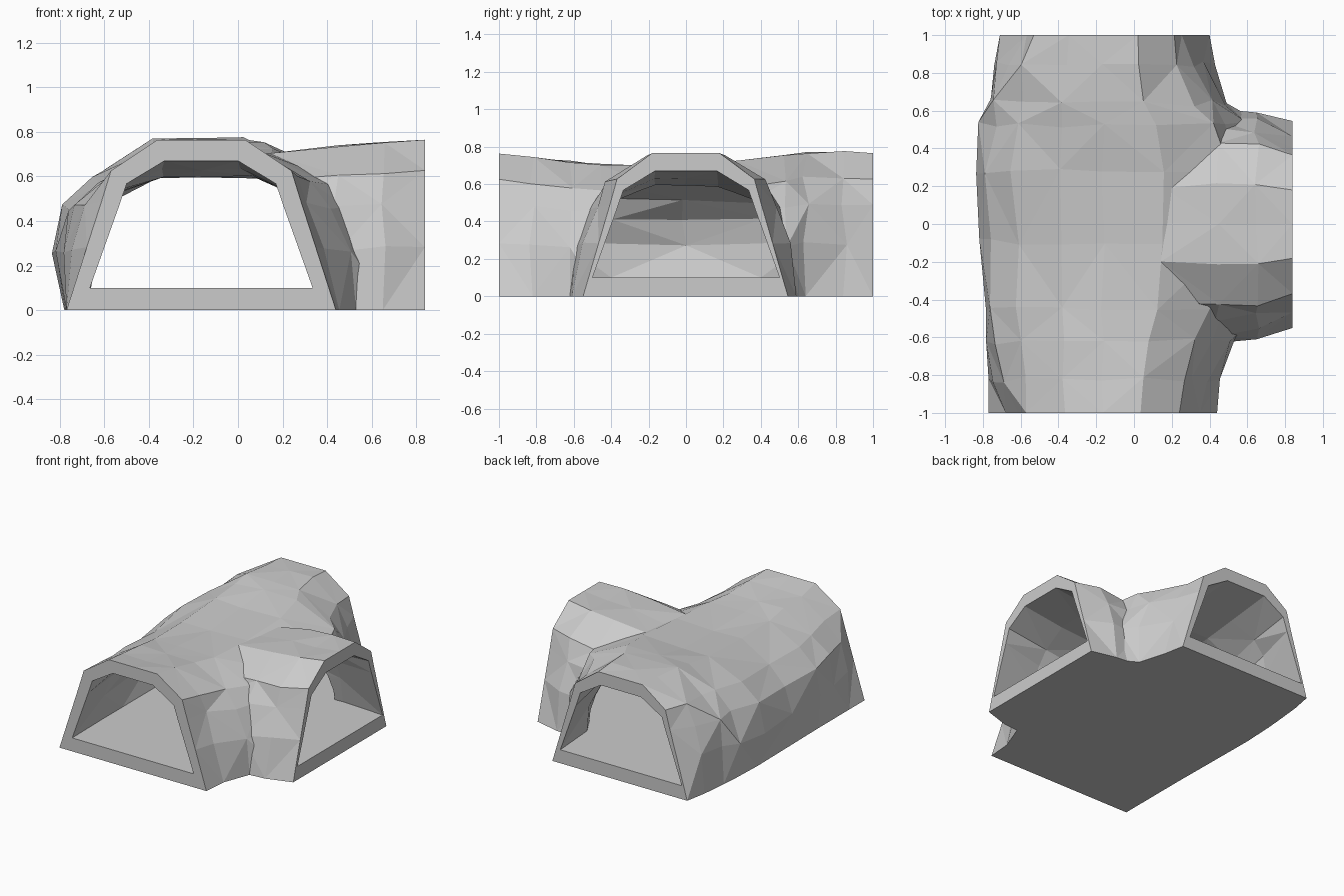
import bpy, bmesh, random
from mathutils import Vector

random.seed(4)
if "Cube" in bpy.data.objects:
    bpy.data.objects.remove(bpy.data.objects["Cube"])

rock = bpy.data.materials.new("grey rock")
rock.use_nodes = True
rock.diffuse_color = (0.6, 0.6, 0.6, 1)
rock.node_tree.nodes["Principled BSDF"].inputs["Base Color"].default_value = (0.6, 0.6, 0.6, 1)

# Arch outline as fractions: straight portal width, bulging width, height
ARCH = [(1, 1, 0), (.85, 1.08, .37), (.74, .99, .64), (.67, .76, .82), (.33, .36, 1)]


def ring(centre, base, low, high, top, low_bulge, high_bulge):
    """Cross-section of a tunnel, from one foot over the crown to the other."""
    def side(sign, reach, bulge):
        return [(centre + sign * reach * (p + (b - p) * bulge), base + (top - base) * h)
                for p, b, h in ARCH]
    a = side(-1, centre - low, low_bulge)
    b = side(1, high - centre, high_bulge)
    return a + [(centre, top)] + b[::-1]


def tunnel(name, along_y, centre, base, stations, rough, fixed):
    """Loft arches along y or x; the fixed stations stay undisturbed."""
    bm = bmesh.new()
    rows = []
    for i, (pos, *shape) in enumerate(stations):
        row = []
        pts = ring(centre, base, *shape)
        for k, (u, z) in enumerate(pts):
            co = Vector((u, pos, z)) if along_y else Vector((pos, u, z))
            if i not in fixed and 0 < k < len(pts) - 1:
                r = rough * (0.5 if 3 < k < 7 else 1)
                co += Vector((random.uniform(-r, r), random.uniform(-r, r),
                              random.uniform(-r, r) * 0.6))
            row.append(bm.verts.new(co))
        rows.append(row)
    n = len(rows[0])
    for i, (r, s) in enumerate(zip(rows, rows[1:])):
        for k in range(n - 1):
            a, b, c, d = r[k], r[k + 1], s[k + 1], s[k]
            if (i + k) % 2:
                bm.faces.new((a, b, c))
                bm.faces.new((a, c, d))
            else:
                bm.faces.new((a, b, d))
                bm.faces.new((b, c, d))
        bm.faces.new((r[0], r[-1], s[-1], s[0]))
    bm.faces.new(rows[0])
    bm.faces.new(rows[-1])
    bmesh.ops.recalc_face_normals(bm, faces=bm.faces)
    mesh = bpy.data.meshes.new(name)
    bm.to_mesh(mesh)
    bm.free()
    mesh.materials.append(rock)
    ob = bpy.data.objects.new(name, mesh)
    bpy.context.collection.objects.link(ob)
    return ob


def combine(target, other, operation):
    mod = target.modifiers.new(operation.lower(), 'BOOLEAN')
    mod.operation, mod.object, mod.solver = operation, other, 'EXACT'
    bpy.context.view_layer.objects.active = target
    bpy.ops.object.modifier_apply(modifier=mod.name)
    bpy.data.objects.remove(other)


# Outer rock, flaring into the branch: position, low side, high side, crown, bulges
shell = tunnel("cave_junction", True, -.165, 0, [
    (-1, -.77, .44, .763, 0, 0),
    (-.82, -.77, .455, .74, .4, .05),
    (-.62, -.77, .53, .72, .8, .5),
    (-.45, -.77, .70, .705, .9, 0),
    (-.1, -.775, .82, .70, .9, 0),
    (.28, -.78, .82, .72, 1.1, 0),
    (.52, -.77, .70, .75, .9, 0),
    (.64, -.76, .49, .77, .8, .5),
    (.84, -.74, .43, .772, .5, .2),
    (1, -.71, .40, .765, 0, 0)], .022, (0, 9))
branch = tunnel("side_branch", False, 0, 0, [
    (-.2, -.45, .45, .58, 0, 0),
    (.15, -.58, .58, .70, .2, .2),
    (.44, -.63, .61, .735, .4, .4),
    (.65, -.61, .59, .75, .15, .3),
    (.84, -.55, .545, .765, 0, 0)], .02, (0, 4))

# Hollow passages with level floors
passage = tunnel("passage", True, -.165, .1, [
    (-1.1, -.665, .335, .67, 0, 0),
    (-1, -.665, .335, .67, 0, 0),
    (-.65, -.67, .36, .63, .5, .4),
    (-.4, -.67, .5, .6, .8, .1),
    (0, -.67, .6, .59, 1, 0),
    (.4, -.67, .5, .6, .8, .1),
    (.65, -.66, .36, .63, .5, .4),
    (1, -.665, .335, .67, 0, 0),
    (1.1, -.665, .335, .67, 0, 0)], .022, (0, 1, 7, 8))
side_passage = tunnel("side_passage", False, 0, .1, [
    (-.3, -.42, .42, .56, .1, .1),
    (.1, -.5, .5, .59, .4, .4),
    (.5, -.52, .52, .63, .3, .3),
    (.84, -.5, .5, .67, 0, 0),
    (.94, -.5, .5, .67, 0, 0)], .02, (0, 3, 4))

combine(shell, branch, 'UNION')
combine(passage, side_passage, 'UNION')
combine(shell, passage, 'DIFFERENCE')
for p in shell.data.polygons:
    p.use_smooth = False
